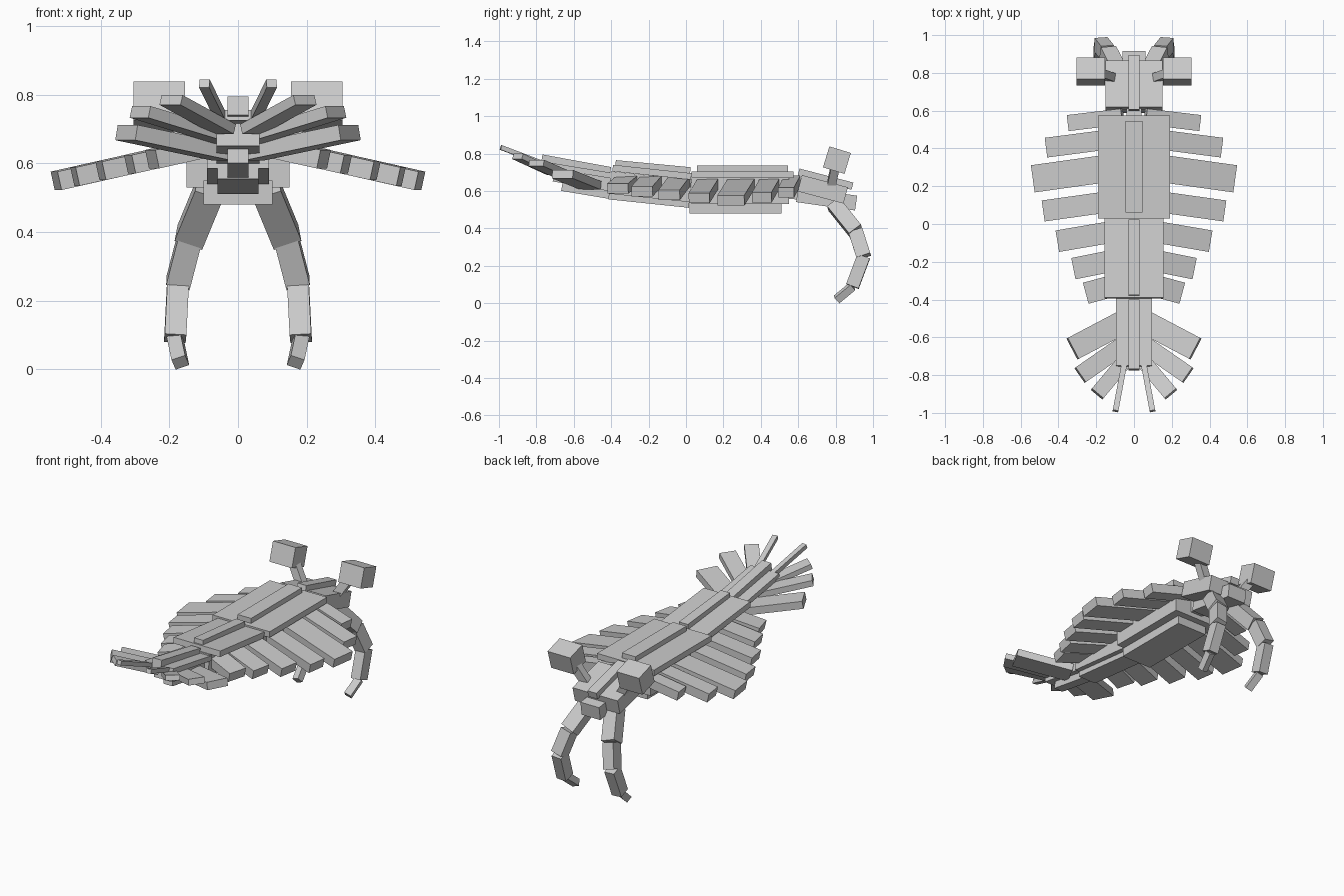
import bpy
from math import radians
from mathutils import Vector, Matrix

old = bpy.data.objects.get("Cube")
if old:
    bpy.data.objects.remove(old, do_unlink=True)

grey = bpy.data.materials.new("plain grey")
grey.use_nodes = True
shade = (0.6, 0.6, 0.6, 1)
grey.diffuse_color = shade
grey.node_tree.nodes["Principled BSDF"].inputs["Base Color"].default_value = shade


def block(name, size, matrix):
    """Box of the given size placed by a matrix."""
    bpy.ops.mesh.primitive_cube_add(size=1)
    ob = bpy.context.object
    ob.name = name
    ob.data.transform(matrix @ Matrix.Diagonal((*size, 1)))
    ob.data.materials.append(grey)
    return ob


def plate(name, half_width, back, front, thick):
    """Centre-line box whose top runs between two (y, z) points."""
    a, b = Vector((0, *back)), Vector((0, *front))
    along = (b - a).normalized()
    up = Vector((1, 0, 0)).cross(along)
    mid = (a + b) / 2 - up * thick / 2
    rot = Matrix((Vector((1, 0, 0)), along, up)).transposed().to_4x4()
    block(name, (2 * half_width, (b - a).length, thick), Matrix.Translation(mid) @ rot)


def limb(name, start, end, width, thick, flat=Vector((0, 0, 1))):
    """Mirrored pair of boxes running from start to end."""
    for side, word in ((1, "left"), (-1, "right")):
        a = Vector((start[0] * side, *start[1:]))
        b = Vector((end[0] * side, *end[1:]))
        along = (b - a).normalized()
        across = flat.cross(along).normalized()
        rot = Matrix((along, across, along.cross(across))).transposed().to_4x4()
        block(f"{word}_{name}", ((b - a).length, width, thick),
              Matrix.Translation((a + b) / 2) @ rot)


# Thorax
plate("thorax_shell", 0.19, (0.03, 0.705), (0.575, 0.705), 0.035)
plate("thorax_ridge", 0.045, (0.06, 0.735), (0.545, 0.735), 0.04)
plate("thorax_core", 0.15, (0.03, 0.67), (0.55, 0.67), 0.14)
plate("thorax_belly", 0.1, (0.02, 0.55), (0.51, 0.55), 0.07)

# Abdomen
plate("abdomen_shell", 0.155, (-0.39, 0.74), (0.03, 0.695), 0.035)
plate("abdomen_ridge", 0.03, (-0.375, 0.765), (0.025, 0.727), 0.04)
plate("abdomen_core", 0.09, (-0.4, 0.705), (0.03, 0.66), 0.12)
plate("abdomen_belly", 0.06, (-0.41, 0.605), (0.02, 0.56), 0.05)

# Tail
plate("tail_shell", 0.095, (-0.75, 0.755), (-0.385, 0.695), 0.03)
plate("tail_ridge", 0.03, (-0.767, 0.795), (-0.4, 0.728), 0.055)
plate("tail_core", 0.062, (-0.7, 0.725), (-0.38, 0.67), 0.075)
plate("tail_belly", 0.03, (-0.66, 0.645), (-0.39, 0.6), 0.045)

# Head
plate("neck", 0.04, (0.54, 0.66), (0.65, 0.65), 0.1)
plate("head_shell", 0.15, (0.62, 0.685), (0.865, 0.62), 0.09)
plate("head_ridge", 0.03, (0.607, 0.72), (0.895, 0.645), 0.04)
plate("head_core", 0.062, (0.6, 0.62), (0.915, 0.575), 0.08)

# Eyes on stalks
limb("eye_stalk", (0.09, 0.765, 0.58), (0.19, 0.8, 0.74), 0.05, 0.045, Vector((0, 1, 0)))
for side, word in ((1, "left"), (-1, "right")):
    block(f"{word}_eye", (0.15, 0.12, 0.117), Matrix.Translation((0.229 * side, 0.807, 0.765))
          @ Matrix.Rotation(radians(-17), 4, "X"))

# Grasping arms, one box per joint
joints = [(0.08, 0.79, 0.53), (0.14, 0.907, 0.385), (0.175, 0.95, 0.25),
          (0.183, 0.89, 0.09), (0.168, 0.805, 0.02)]
sizes = [(0.085, 0.08), (0.07, 0.078), (0.063, 0.07), (0.042, 0.04)]
for i, (width, thick) in enumerate(sizes):
    limb(f"arm_segment_{i + 1}", joints[i], joints[i + 1], width, thick, Vector((0, 1, 0.3)))

# Swimming lobes: tip x, tip y, sweep, width
lobes = [(0.345, 0.535, 0.12, 0.085), (0.46, 0.405, 0.13, 0.105), (0.53, 0.24, 0.14, 0.145),
         (0.475, 0.07, 0.14, 0.112), (0.4, -0.09, 0.17, 0.115), (0.315, -0.235, 0.2, 0.115),
         (0.25, -0.365, 0.27, 0.115)]
for i, (x, y, sweep, width) in enumerate(lobes):
    reach = x - 0.06
    limb(f"swim_lobe_{i + 1}", (0.06, y + sweep * reach, 0.655),
         (x, y, 0.655 - 0.225 * reach), width, 0.055)

# Tail fan: root, tip, width, thickness
fan = [((0.04, -0.51, 0.63), (0.325, -0.66, 0.69), 0.125, 0.045),
       ((0.04, -0.63, 0.675), (0.285, -0.8, 0.75), 0.095, 0.035),
       ((0.04, -0.715, 0.7), (0.195, -0.9, 0.785), 0.08, 0.03),
       ((0.04, -0.68, 0.715), (0.098, -0.99, 0.833), 0.03, 0.025)]
for i, (root, tip, width, thick) in enumerate(fan):
    limb(f"fan_blade_{i + 1}", root, tip, width, thick)
